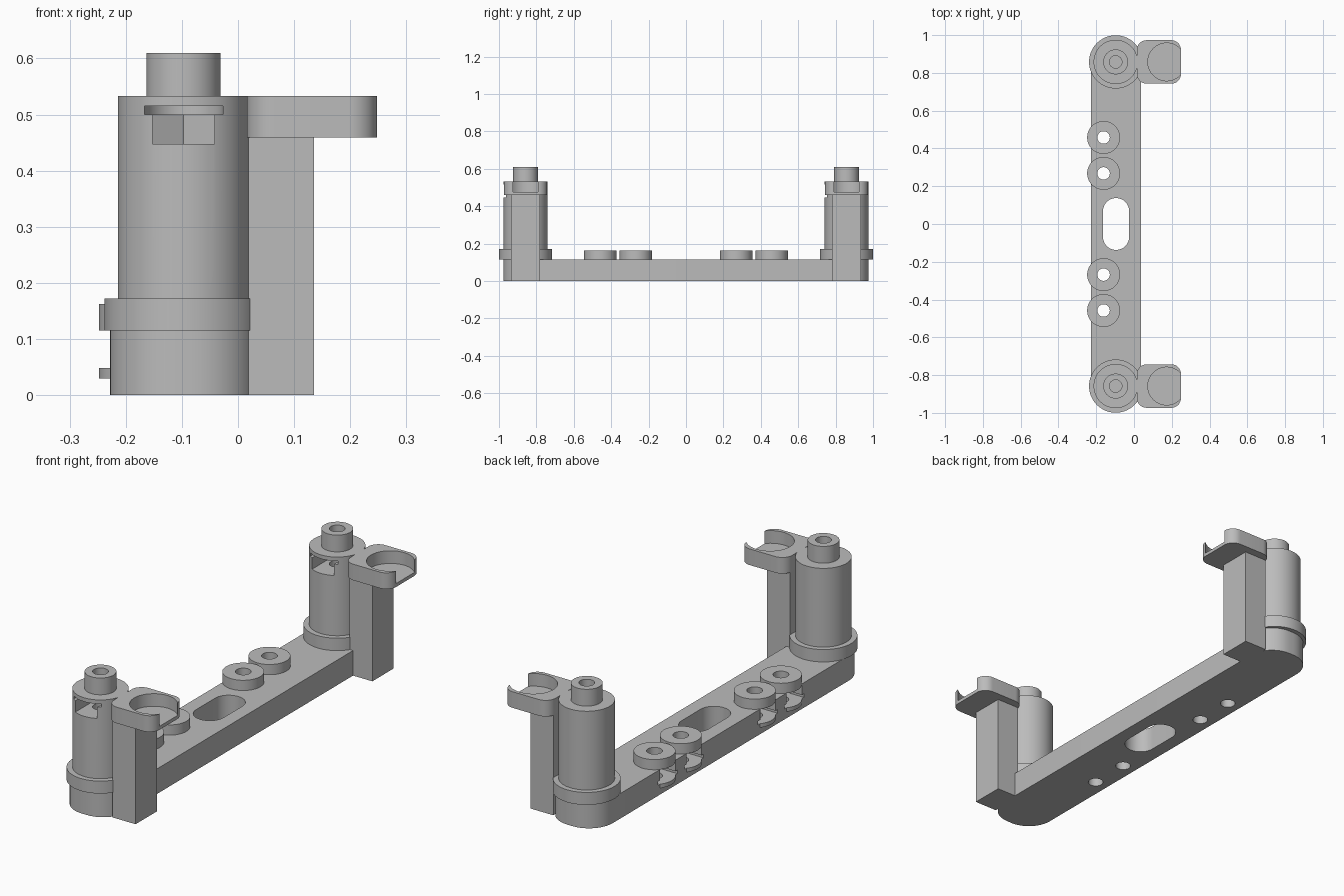
import bpy, bmesh
from math import sin, cos, pi, radians
from mathutils import Matrix, Vector

cube = bpy.data.objects.get("Cube")
if cube:
    bpy.data.objects.remove(cube, do_unlink=True)

grey = bpy.data.materials.new("plain_grey")
grey.use_nodes = True
colour = (0.5, 0.5, 0.5, 1)
grey.diffuse_color = colour
grey.node_tree.nodes["Principled BSDF"].inputs["Base Color"].default_value = colour


def arc(cx, cy, r, a0, a1, n):
    """Points on an arc, angles in degrees."""
    angles = [radians(a0 + (a1 - a0) * i / n) for i in range(n + 1)]
    return [(cx + r * cos(a), cy + r * sin(a)) for a in angles]


def circle(cx, cy, r, n=64):
    return arc(cx, cy, r, 0, 360, n)[:-1]


def rounded_rect(x0, x1, y0, y1, r):
    return (arc(x1 - r, y1 - r, r, 0, 90, 12) + arc(x0 + r, y1 - r, r, 90, 180, 12)
            + arc(x0 + r, y0 + r, r, 180, 270, 12) + arc(x1 - r, y0 + r, r, 270, 360, 12))


def prism(name, points, z0, z1):
    """Extrude a flat outline from z0 to z1."""
    bm = bmesh.new()
    face = bm.faces.new([bm.verts.new((x, y, z0)) for x, y in points])
    top = bmesh.ops.extrude_face_region(bm, geom=[face])["geom"]
    bmesh.ops.translate(bm, vec=(0, 0, z1 - z0),
                        verts=[v for v in top if isinstance(v, bmesh.types.BMVert)])
    bmesh.ops.remove_doubles(bm, verts=bm.verts, dist=1e-5)
    bmesh.ops.recalc_face_normals(bm, faces=bm.faces)
    mesh = bpy.data.meshes.new(name)
    bm.to_mesh(mesh)
    bm.free()
    mesh.materials.append(grey)
    obj = bpy.data.objects.new(name, mesh)
    bpy.context.collection.objects.link(obj)
    return obj


def select(obj):
    bpy.ops.object.select_all(action="DESELECT")
    obj.select_set(True)
    bpy.context.view_layer.objects.active = obj


def combine(obj, tool, operation):
    """Apply a boolean and throw the tool away."""
    mod = obj.modifiers.new("boolean", "BOOLEAN")
    mod.object, mod.operation, mod.solver = tool, operation, "EXACT"
    select(obj)
    bpy.ops.object.modifier_apply(modifier=mod.name)
    bpy.data.objects.remove(tool, do_unlink=True)


def cut(obj, points, z0, z1):
    combine(obj, prism("cutter", points, z0, z1), "DIFFERENCE")


def add(obj, points, z0, z1):
    combine(obj, prism("addition", points, z0, z1), "UNION")


def finish(obj):
    select(obj)
    bpy.ops.object.shade_smooth_by_angle(angle=radians(30))


def place(points, cx, cy, turn):
    rot = Matrix.Rotation(radians(turn), 2)
    return [tuple(rot @ Vector(p) + Vector((cx, cy))) for p in points]


REACH = 0.2
NUT = [(-0.055, 0.032), (-0.055, -REACH), (0.055, -REACH), (0.055, 0.032), (0, 0.0635)]
WASHER = arc(0, 0, 0.07, 0, 180, 24) + [(-0.07, -REACH), (0.07, -REACH)]

TOWER_X, TOWER_Y = -0.097, 0.858
BOSS_X = -0.161
HOLE = 0.033

# Base bar with screw bosses, side nut pockets and a long slot
bar = prism("base_bar", rounded_rect(-0.228, 0.037, -0.977, 0.977, 0.12), 0, 0.115)
for y in (-0.458, -0.268, 0.268, 0.458):
    add(bar, circle(BOSS_X, y, 0.087), 0.03, 0.162)
    cut(bar, place(WASHER, BOSS_X, y, -90), 0.048, 0.065)
    cut(bar, place(NUT, BOSS_X, y, -90), 0.06, 0.115)
    cut(bar, circle(BOSS_X, y, HOLE, 32), -0.1, 0.3)
cut(bar, rounded_rect(-0.164, -0.026, -0.137, 0.137, 0.068), -0.1, 0.3)
finish(bar)

for end, side in (("front", -1), ("back", 1)):
    y = side * TOWER_Y

    # Stepped tower: collar, barrel and spigot, with a nut pocket and a bore
    tower = prism(end + "_tower", circle(TOWER_X, y, 0.117), 0.1, 0.533)
    add(tower, circle(TOWER_X, y, 0.141), 0.115, 0.172)
    add(tower, circle(TOWER_X, y, 0.066), 0.5, 0.61)
    cut(tower, circle(TOWER_X, y, HOLE, 32), 0.38, 0.7)
    cut(tower, place(WASHER, TOWER_X, y, 0), 0.5, 0.515)
    cut(tower, place(NUT, TOWER_X, y, 0), 0.448, 0.505)
    finish(tower)

    # Square post beside the tower
    post = prism(end + "_post", [(0.019, y - 0.077), (0.135, y - 0.077),
                                 (0.135, y + 0.077), (0.019, y + 0.077)], 0, 0.46)

    # Open cup on top of the post
    cup = prism(end + "_cup", rounded_rect(0.016, 0.248, y - 0.115, y + 0.115, 0.05),
                0.459, 0.533)
    cut(cup, circle(0.173, y, 0.1), 0.475, 0.6)
    finish(cup)
